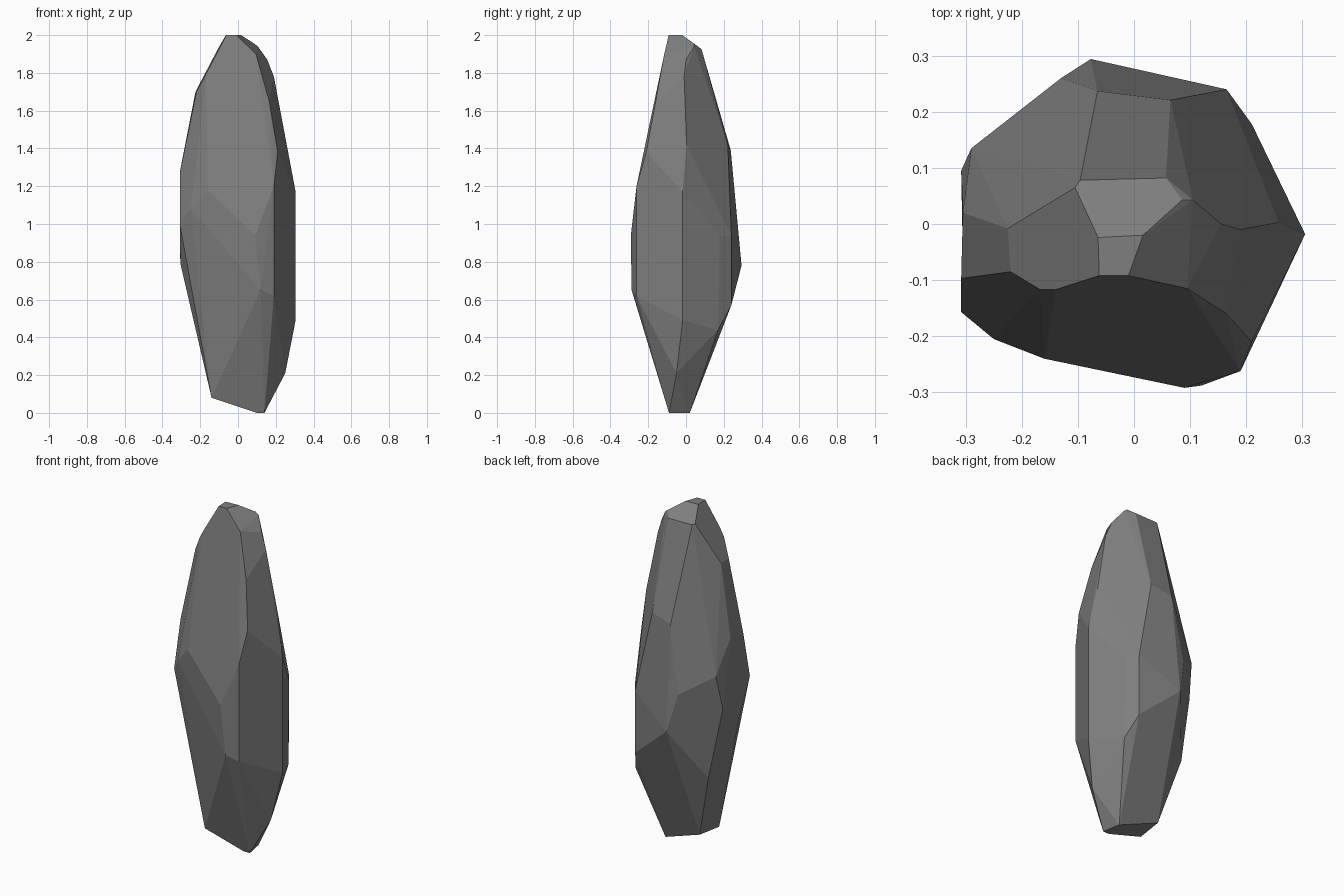
import bpy, bmesh

# Corner points of a faceted upright stone; the convex hull gives the flat facets
crown = [(-.064, -.024, 2), (.016, -.02, 2), (-.01, -.092, 2), (-.062, -.092, 2),
         (-.105, .065, 1.93), (-.096, .078, 1.926), (.057, .082, 1.926),
         (.086, .043, 1.955), (.105, .043, 1.94), (.155, 0, 1.87), (.095, -.115, 1.9)]
shoulder = [(-.14, -.117, 1.85), (-.167, -.117, 1.8), (-.22, -.085, 1.7), (-.225, -.008, 1.7),
            (.19, -.01, 1.78), (.165, -.16, 1.65), (.21, -.21, 1.38), (.258, .003, 1.42),
            (-.065, .237, 1.39), (.065, .221, 1.42)]
waist = [(-.308, -.097, 1.27), (-.305, .02, 1.29), (-.29, .135, 1.1), (-.308, .095, .9),
         (-.308, -.157, 1.0), (-.25, -.205, 1.08), (-.16, -.24, 1.18), (.09, -.292, .94),
         (.12, -.288, .65), (.19, -.262, 1.2), (.19, -.262, .62), (.305, -.018, 1.17),
         (.21, .178, .94), (.165, .24, .94), (-.077, .294, .78), (-.13, .26, 1.0)]
base = [(-.305, -.06, .79), (.305, -.018, .49), (.21, .17, .44), (.165, .24, .57),
        (-.23, .12, .48), (.25, -.05, .21), (-.14, -.11, .08), (-.125, .05, .09),
        (.10, -.09, 0), (.14, -.09, 0), (.12, .02, 0)]

bm = bmesh.new()
for p in crown + shoulder + waist + base:
    bm.verts.new(p)
hull = bmesh.ops.convex_hull(bm, input=bm.verts[:])
bmesh.ops.delete(bm, geom=list({g for g in hull["geom_interior"] + hull["geom_unused"]
                                if isinstance(g, bmesh.types.BMVert)}), context='VERTS')
# Merge nearly coplanar triangles into larger facets
bmesh.ops.dissolve_limit(bm, angle_limit=0.09, verts=bm.verts[:], edges=bm.edges[:])
bmesh.ops.recalc_face_normals(bm, faces=bm.faces[:])

mesh = bpy.data.meshes.new("stone")
bm.to_mesh(mesh)
bm.free()
stone = bpy.data.objects.new("stone", mesh)
bpy.context.collection.objects.link(stone)

grey = bpy.data.materials.new("stone grey")
grey.diffuse_color = (0.21, 0.21, 0.21, 1)
mesh.materials.append(grey)
